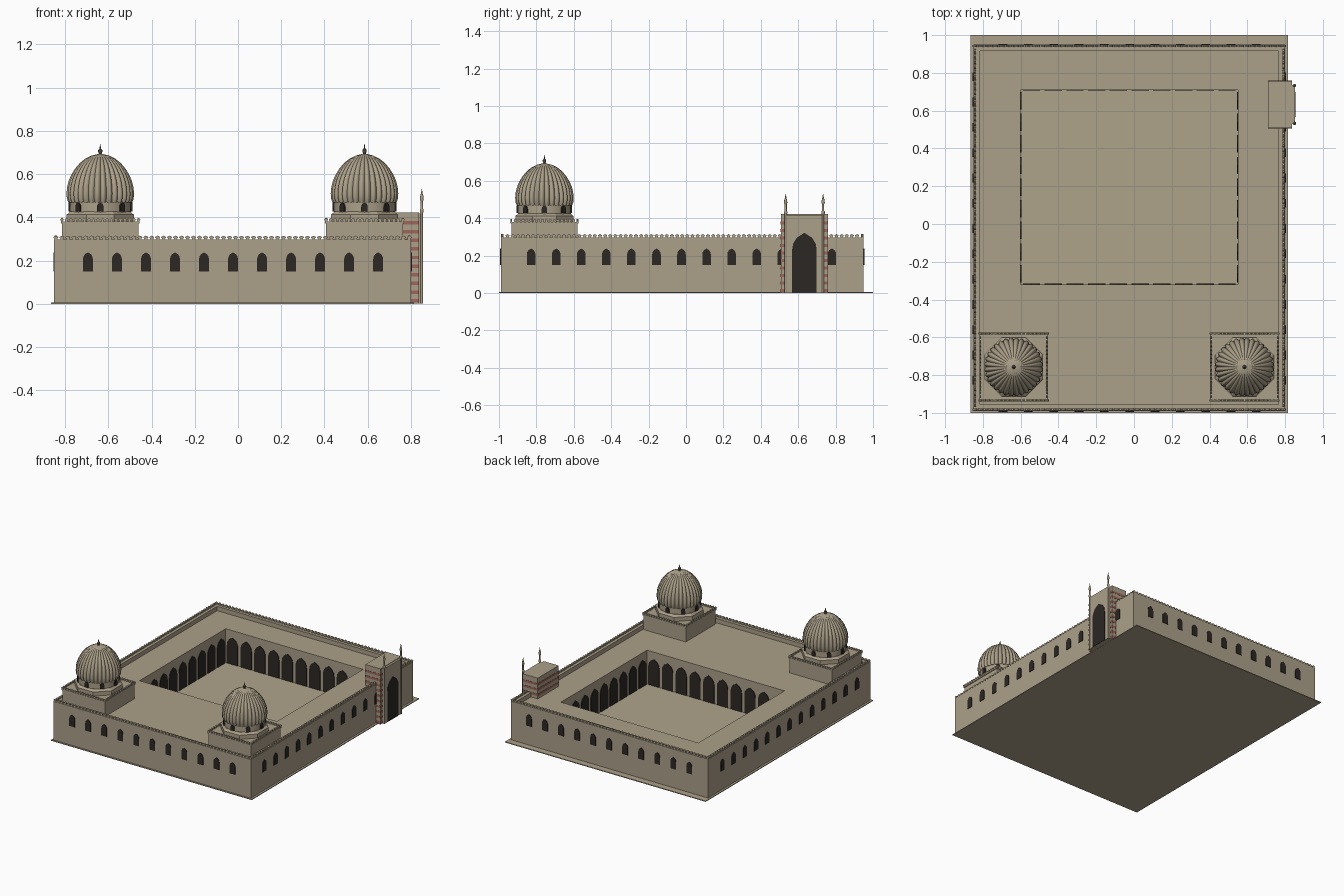
import bpy, bmesh
from math import pi, cos, sin
from mathutils import Matrix, Vector

if "Cube" in bpy.data.objects:
    bpy.data.objects.remove(bpy.data.objects["Cube"])


def mat(name, c):
    m = bpy.data.materials.new(name)
    m.diffuse_color = (*c, 1)
    m.use_nodes = True
    m.node_tree.nodes["Principled BSDF"].inputs["Base Color"].default_value = m.diffuse_color
    return m


STONE = mat("stone", (0.41, 0.35, 0.25))
PAVING = mat("paving", (0.43, 0.37, 0.26))
DARK = mat("dark_opening", (0.025, 0.02, 0.017))
RED = mat("red_band", (0.34, 0.13, 0.10))
METAL = mat("finial_metal", (0.10, 0.09, 0.07))


def finish(bm, name, material, smooth=False):
    bmesh.ops.recalc_face_normals(bm, faces=bm.faces[:])
    me = bpy.data.meshes.new(name)
    bm.to_mesh(me)
    bm.free()
    ob = bpy.data.objects.new(name, me)
    bpy.context.collection.objects.link(ob)
    me.materials.append(material)
    if smooth:
        bpy.ops.object.select_all(action='DESELECT')
        ob.select_set(True)
        bpy.context.view_layer.objects.active = ob
        bpy.ops.object.shade_smooth_by_angle(angle=0.7)
    return ob


def add_box(bm, x0, x1, y0, y1, z0, z1):
    m = Matrix.Translation(((x0 + x1) / 2, (y0 + y1) / 2, (z0 + z1) / 2))
    bmesh.ops.create_cube(bm, size=1, matrix=m @ Matrix.Diagonal((x1 - x0, y1 - y0, z1 - z0, 1)))


def box(name, material, *dims):
    bm = bmesh.new()
    add_box(bm, *dims)
    return finish(bm, name, material)


def bridge(bm, loops):
    for a, b in zip(loops, loops[1:]):
        n = len(a)
        for i in range(n):
            bm.faces.new((a[i], a[(i + 1) % n], b[(i + 1) % n], b[i]))


def extrude_profile(bm, pts, depth, m):
    """Profile in local xz, extruded evenly about local y = 0."""
    loops = [[bm.verts.new(m @ Vector((x, y, z))) for x, z in pts] for y in (-depth / 2, depth / 2)]
    bridge(bm, loops)
    for l in loops:
        bm.faces.new(l)


def arch(w, h):
    a, s = w / 2, h - w * 0.72
    half = [(a, 0), (a, s), (a * .92, s + (h - s) * .38), (a * .62, s + (h - s) * .72)]
    return half + [(0, h)] + [(-x, z) for x, z in reversed(half)]


def merlon(w, h):
    half = [(w * .3, 0), (w * .3, h * .3), (w * .5, h * .45), (w * .4, h * .72)]
    return half + [(0, h)] + [(-x, z) for x, z in reversed(half)]


def place(x, y, z, ang=0):
    return Matrix.Translation((x, y, z)) @ Matrix.Rotation(ang, 4, 'Z')


def crenellate(name, x0, x1, y0, y1, z, step, h, depth):
    bm = bmesh.new()
    p = merlon(step * .85, h)
    nx, ny = round((x1 - x0) / step), round((y1 - y0) / step)
    for i in range(nx + 1):
        for y in (y0, y1):
            extrude_profile(bm, p, depth, place(x0 + (x1 - x0) * i / nx, y, z))
    for i in range(1, ny):
        for x in (x0, x1):
            extrude_profile(bm, p, depth, place(x, y0 + (y1 - y0) * i / ny, z, pi / 2))
    finish(bm, name, STONE)


def lathe(name, material, prof, n, cx, cy, lobes=0, depth=0.0, turn=0.0, smooth=True):
    bm = bmesh.new()
    loops = []
    for r, z in prof:
        ring = []
        for i in range(n):
            t = 2 * pi * i / n + turn
            k = r * (1 - depth * (1 - abs(sin(lobes * t / 2)))) if lobes else r
            ring.append(bm.verts.new((cx + k * cos(t), cy + k * sin(t), z)))
        loops.append(ring)
    bridge(bm, loops)
    bm.faces.new(loops[0])
    bm.faces.new(loops[-1])
    return finish(bm, name, material, smooth)


# Ground slab and courtyard paving
X0, X1, Y0, Y1 = -0.85, 0.80, -0.99, 0.95
CX0, CX1, CY0, CY1 = -0.60, 0.55, -0.32, 0.71
box("ground_slab", STONE, -0.865, 0.815, -1, 1, 0, 0.006)
box("courtyard_paving", PAVING, CX0, CX1, CY0, CY1, 0.001, 0.01)

# Hall ring: outer wall, parapet, flat roof and courtyard wall in one section
bm = bmesh.new()
T, ROOF, TOP = 0.034, 0.265, 0.298
sections = [(X0, X1, Y0, Y1, 0), (X0, X1, Y0, Y1, TOP),
            (X0 + T, X1 - T, Y0 + T, Y1 - T, TOP), (X0 + T, X1 - T, Y0 + T, Y1 - T, ROOF),
            (CX0, CX1, CY0, CY1, ROOF), (CX0, CX1, CY0, CY1, 0)]
rings = [[bm.verts.new((x, y, z)) for x, y in ((a, c), (b, c), (b, d), (a, d))]
         for a, b, c, d, z in sections]
bridge(bm, rings + rings[:1])
finish(bm, "hall_walls_and_roof", STONE)
crenellate("wall_crenellation", X0 + .008, X1 - .008, Y0 + .008, Y1 - .008, TOP - .001, 0.0275, 0.018, 0.012)

# Outer windows on all four sides
bm = bmesh.new()
win = arch(0.046, 0.088)
for i in range(11):
    for y in (Y0, Y1):
        extrude_profile(bm, win, 0.008, place(-0.694 + 0.1342 * i, y, 0.15))
for i in range(13):
    for x in (X0, X1):
        extrude_profile(bm, win, 0.008, place(x, -0.828 + 0.134 * i, 0.15, pi / 2))
finish(bm, "outer_windows", DARK)

# Courtyard arcade
bm = bmesh.new()
bay = arch(0.092, 0.21)
for i in range(10):
    for y in (CY0, CY1):
        extrude_profile(bm, bay, 0.008, place(CX0 + 0.115 * (i + .5), y, 0.002))
for i in range(9):
    for x in (CX0, CX1):
        extrude_profile(bm, bay, 0.008, place(x, CY0 + (CY1 - CY0) / 9 * (i + .5), 0.002, pi / 2))
finish(bm, "courtyard_arches", DARK)

# Two domed corner pavilions
DOME = [(.148, .468), (.155, .485), (.157, .51), (.154, .54), (.147, .568), (.135, .596), (.118, .624),
        (.096, .65), (.07, .671), (.042, .685), (.014, .692)]
FINIAL = [(.012, .688), (.006, .696), (.010, .704), (.010, .711), (.004, .717), (.003, .722), (.001, .738)]
for side, cx in (("left", -0.637), ("right", 0.585)):
    cy, s = -0.757, 0.177
    box(side + "_pavilion_block", STONE, cx - s, cx + s, cy - s, cy + s, 0.001, 0.378)
    box(side + "_pavilion_cornice", STONE, cx - s - .005, cx + s + .005, cy - s - .005, cy + s + .005, .372, .381)
    crenellate(side + "_pavilion_crenellation", cx - s, cx + s, cy - s, cy + s, 0.38, 0.0208, 0.017, 0.010)
    lathe(side + "_drum_base", STONE, [(.168, .376), (.168, .412), (.150, .426)], 8, cx, cy,
          turn=pi / 8, smooth=False)
    lathe(side + "_drum", STONE, [(.142, .42), (.142, .472)], 32, cx, cy)
    lathe(side + "_ribbed_dome", STONE, DOME, 32 * 6, cx, cy, lobes=32, depth=0.075)
    lathe(side + "_dome_finial", METAL, FINIAL, 10, cx, cy)
    bm = bmesh.new()
    for k in range(8):
        a = k * pi / 4
        extrude_profile(bm, arch(0.030, 0.042), 0.012,
                        place(cx + .142 * cos(a), cy + .142 * sin(a), .427, a + pi / 2))
    finish(bm, side + "_drum_windows", DARK)

# Entrance portal with striped sides
PY0, PY1 = 0.508, 0.758
box("portal_block", STONE, 0.71, 0.836, PY0, PY1, 0.001, 0.422)
bm = bmesh.new()
for i in range(10):
    add_box(bm, 0.7085, 0.8375, PY0 - .0015, PY1 + .0015, 0.006 + i * .04, 0.022 + i * .04)
finish(bm, "portal_red_bands", RED)
box("portal_front", STONE, 0.83, 0.852, 0.53, 0.736, 0.001, 0.418)
bm = bmesh.new()
extrude_profile(bm, arch(0.132, 0.32), 0.01, place(0.85, 0.633, 0.002, pi / 2))
finish(bm, "portal_doorway", DARK)

# Slim columns with spires on the portal corners
SPIRE = [(.006, .001), (.006, .42), (.009, .425), (.009, .435), (.006, .44), (.006, .475),
         (.009, .482), (.008, .495), (.004, .51), (.001, .53)]
for side, y in (("near", 0.533), ("far", 0.733)):
    lathe(side + "_portal_column", STONE, SPIRE, 12, 0.85, y)
